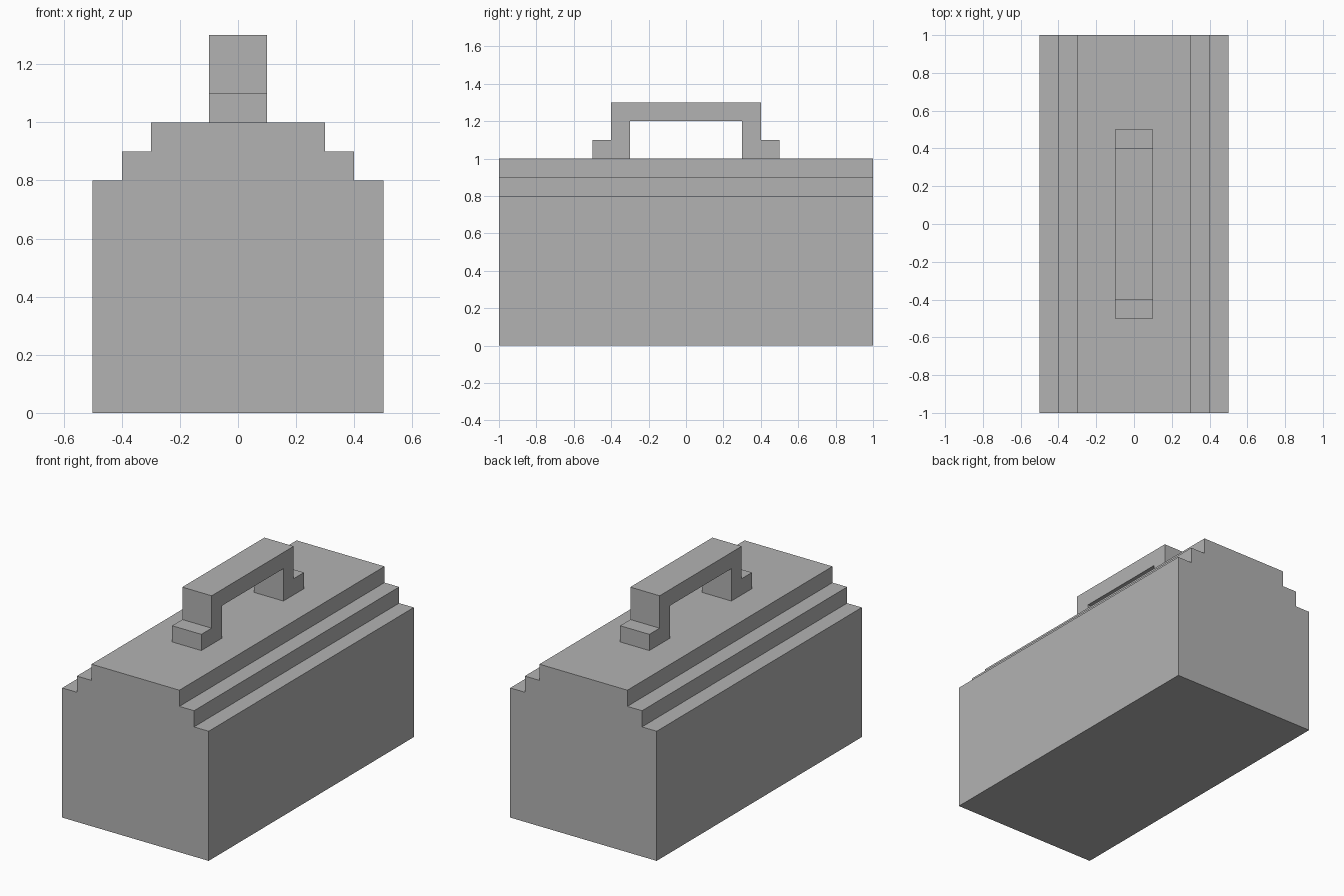
import bpy
import bmesh
from mathutils import Vector

cube = bpy.data.objects.get("Cube")
if cube:
    bpy.data.objects.remove(cube, do_unlink=True)

# Single flat grey
grey = bpy.data.materials.new("plain_grey")
grey.use_nodes = True
colour = (0.45, 0.45, 0.45, 1)
grey.diffuse_color = colour
grey.node_tree.nodes["Principled BSDF"].inputs["Base Color"].default_value = colour


def extrude_profile(name, points, axis, half_width):
    """Extrude a closed (horizontal, z) outline both ways along the x or y axis."""
    along = Vector((1, 0, 0)) if axis == "x" else Vector((0, 1, 0))
    across = Vector((0, 1, 0)) if axis == "x" else Vector((1, 0, 0))
    bm = bmesh.new()
    verts = [bm.verts.new(across * h + Vector((0, 0, z)) - along * half_width)
             for h, z in points]
    cap = bm.faces.new(verts)
    result = bmesh.ops.extrude_face_region(bm, geom=[cap])
    moved = [v for v in result["geom"] if isinstance(v, bmesh.types.BMVert)]
    bmesh.ops.translate(bm, verts=moved, vec=along * half_width * 2)
    bmesh.ops.recalc_face_normals(bm, faces=bm.faces)
    mesh = bpy.data.meshes.new(name)
    bm.to_mesh(mesh)
    bm.free()
    mesh.materials.append(grey)
    obj = bpy.data.objects.new(name, mesh)
    bpy.context.collection.objects.link(obj)
    return obj


def mirrored(half):
    """Complete a symmetric outline from its positive half."""
    return half + [(-h, z) for h, z in reversed(half)]


# Box with stepped shoulders along both long sides
case = [(0.5, 0), (0.5, 0.8), (0.4, 0.8), (0.4, 0.9), (0.3, 0.9), (0.3, 1.0)]
extrude_profile("case_body", mirrored(case), "y", 1.0)

# Bridge handle with a small foot at each end
handle = [(0.3, 1.2), (0.3, 1.0), (0.5, 1.0), (0.5, 1.1), (0.4, 1.1), (0.4, 1.3)]
extrude_profile("carry_handle", mirrored(handle), "x", 0.1)
